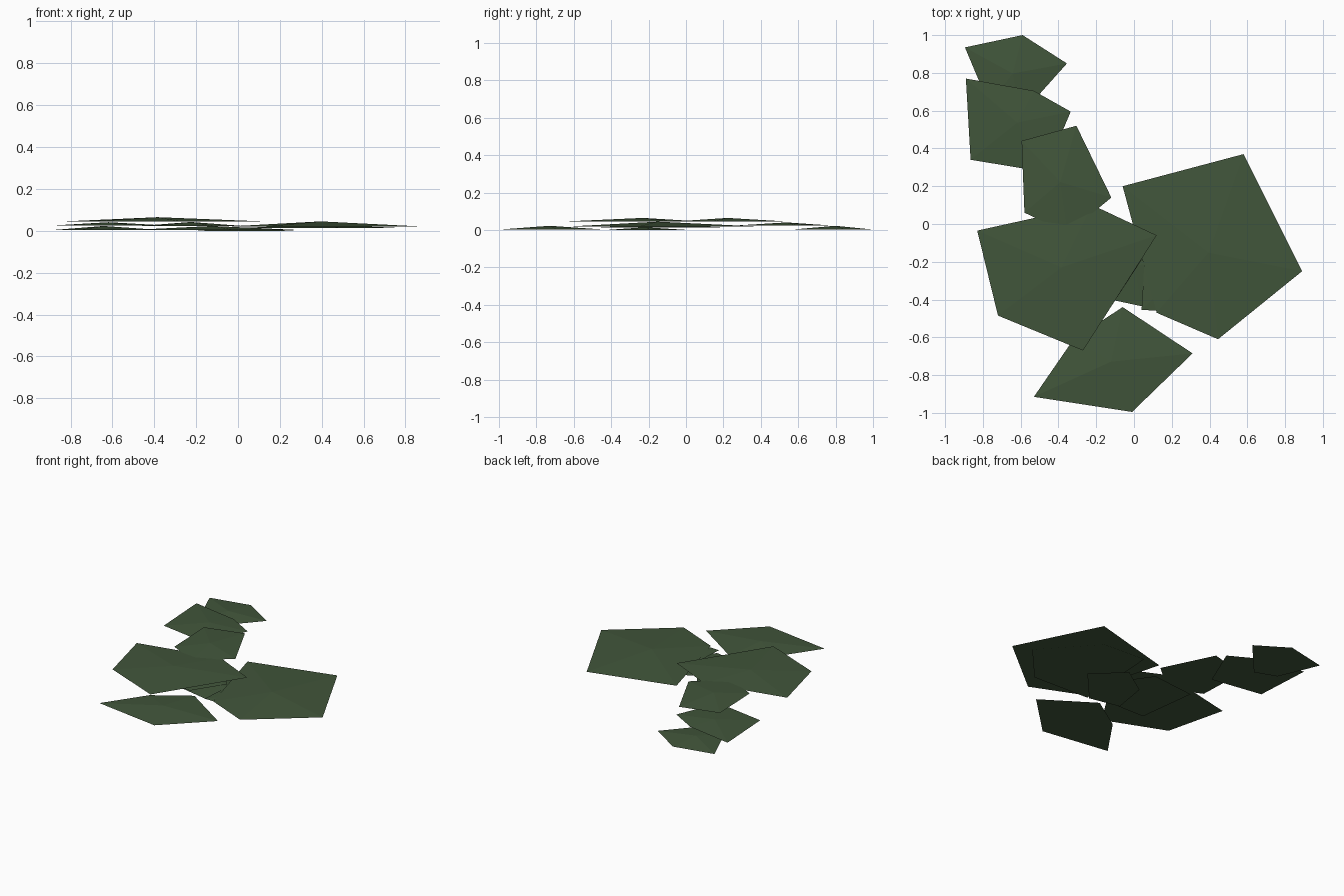
import bpy, bmesh

if "Cube" in bpy.data.objects:
    bpy.data.objects.remove(bpy.data.objects["Cube"])

green = bpy.data.materials.new("dark_leaf_green")
green.diffuse_color = (0.053, 0.092, 0.043, 1)
green.use_nodes = True
green.node_tree.nodes["Principled BSDF"].inputs["Base Color"].default_value = green.diffuse_color


def pad(name, z, rise, outline):
    """Flat pentagon leaf with its middle raised slightly."""
    bm = bmesh.new()
    rim = [bm.verts.new((x, y, z)) for x, y in outline]
    n = len(rim)
    cx = sum(p[0] for p in outline) / n
    cy = sum(p[1] for p in outline) / n
    tip = bm.verts.new((cx, cy, z + rise))
    for i in range(n):
        bm.faces.new((rim[i], rim[(i + 1) % n], tip))
    bm.faces.new(rim)
    bmesh.ops.recalc_face_normals(bm, faces=bm.faces)
    me = bpy.data.meshes.new(name)
    bm.to_mesh(me)
    bm.free()
    me.materials.append(green)
    ob = bpy.data.objects.new(name, me)
    bpy.context.collection.objects.link(ob)


# Bottom layer
pad("small_centre_leaf", 0.0, 0.015,
    [(.27, -.18), (.06, .02), (-.15, -.12), (-.195, -.385), (.04, -.435)])
pad("front_leaf", 0.003, 0.02,
    [(-.06, -.44), (-.32, -.61), (-.53, -.915), (-.01, -.995), (.31, -.685)])
pad("back_leaf", 0.003, 0.02,
    [(-.895, .935), (-.767, .63), (-.605, .57), (-.355, .85), (-.59, 1.0)])

# Middle layer
pad("under_right_leaf", 0.014, 0.018,
    [(.08, .205), (.04, -.455), (.5, -.475), (.76, -.19), (.42, .185)])
pad("large_right_leaf", 0.02, 0.025,
    [(-.06, .2), (.12, -.47), (.445, -.61), (.89, -.25), (.58, .37)])
pad("under_left_leaf", 0.022, 0.02,
    [(-.486, .03), (-.43, -.416), (-.11, -.42), (.04, -.19), (-.14, .065)])
pad("back_middle_leaf", 0.025, 0.016,
    [(-.89, .77), (-.865, .34), (-.47, .275), (-.335, .595), (-.53, .705)])

# Top layer
pad("large_left_leaf", 0.045, 0.02,
    [(-.83, -.035), (-.72, -.485), (-.27, -.67), (.12, -.06), (-.22, .1)])
pad("left_middle_leaf", 0.047, 0.018,
    [(-.595, .44), (-.58, .06), (-.35, -.05), (-.12, .14), (-.305, .52)])
